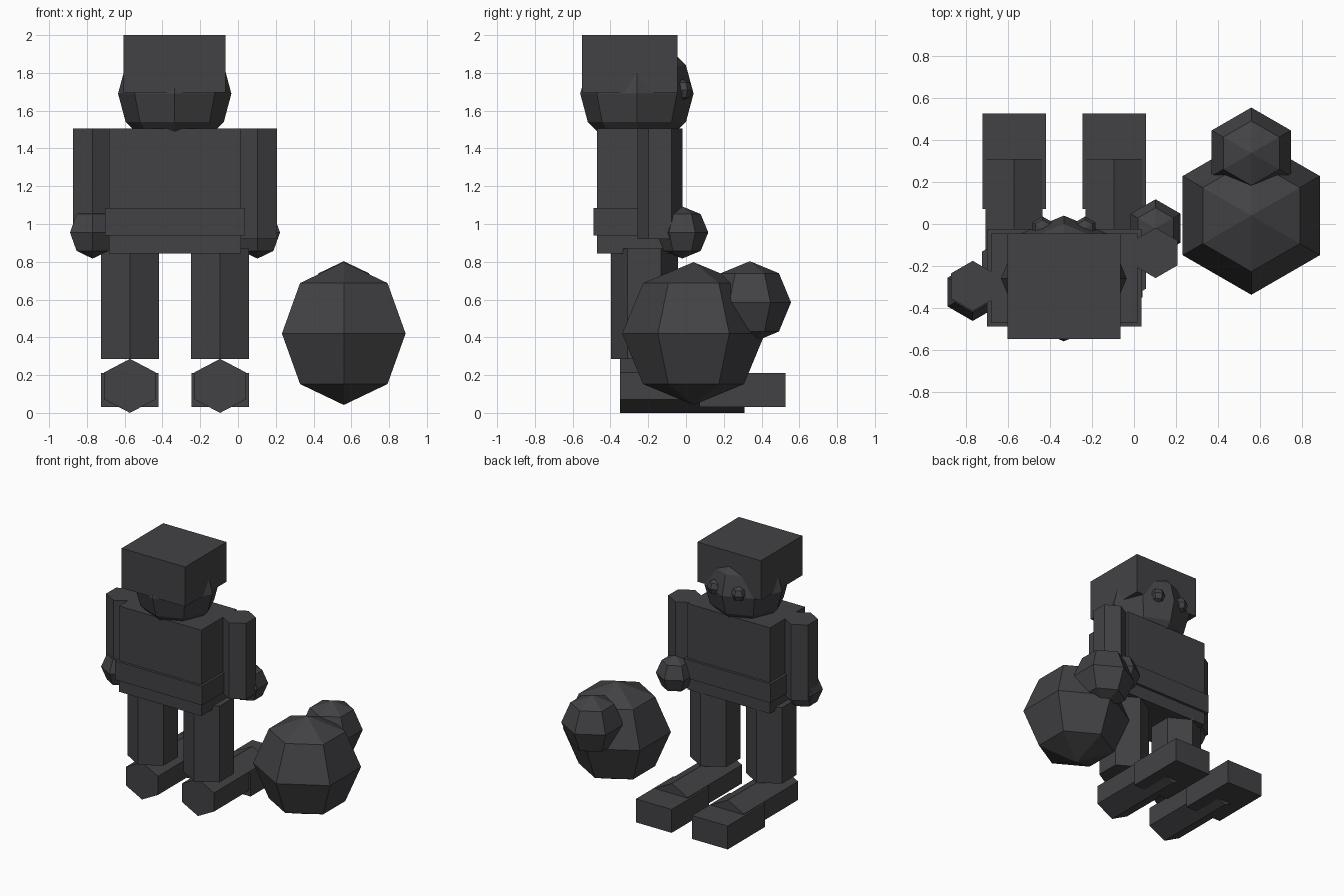
import bpy, bmesh, math
from mathutils import Matrix, Vector

if "Cube" in bpy.data.objects:
    bpy.data.objects.remove(bpy.data.objects["Cube"])

dark = bpy.data.materials.new("dark_grey")
dark.diffuse_color = (0.055, 0.055, 0.06, 1)
dark.use_nodes = True
dark.node_tree.nodes["Principled BSDF"].inputs["Base Color"].default_value = dark.diffuse_color


def finish(name, bm, center, scale=(1, 1, 1)):
    """Turn a bmesh into a flat-shaded named object."""
    bmesh.ops.scale(bm, vec=scale, verts=bm.verts)
    bmesh.ops.translate(bm, vec=center, verts=bm.verts)
    me = bpy.data.meshes.new(name)
    bm.to_mesh(me)
    bm.free()
    me.materials.append(dark)
    ob = bpy.data.objects.new(name, me)
    bpy.context.collection.objects.link(ob)
    return ob


def box(name, lo, hi):
    bm = bmesh.new()
    bmesh.ops.create_cube(bm, size=1)
    lo, hi = Vector(lo), Vector(hi)
    return finish(name, bm, (lo + hi) / 2, hi - lo)


def ball(name, center, r, segments=6, rings=4):
    bm = bmesh.new()
    bmesh.ops.create_uvsphere(bm, u_segments=segments, v_segments=rings, radius=r)
    return finish(name, bm, center)


def hex_prism(name, center, r, length, along_y=False, scale=(1, 1, 1)):
    bm = bmesh.new()
    bmesh.ops.create_cone(bm, cap_ends=True, segments=6, radius1=r, radius2=r, depth=length)
    if along_y:
        bmesh.ops.rotate(bm, matrix=Matrix.Rotation(math.pi / 2, 3, 'X'), verts=bm.verts)
    return finish(name, bm, center, scale)


# Head, hair block and eyes
ball("head", (-0.335, -0.26, 1.69), 0.30, segments=8, rings=6)
box("hair", (-0.605, -0.55, 1.695), (-0.065, -0.045, 2.0))
for side, x in (("left", -0.437), ("right", -0.233)):
    ball(side + "_eye", (x, -0.02, 1.71), 0.056)

# Torso and belt
box("torso", (-0.683, -0.47, 0.845), (0.017, -0.045, 1.505))
box("belt", (-0.703, -0.49, 0.94), (0.036, -0.025, 1.085))

# Arms and hands, one swung forward
for side, x, arm_y, hand_y in (("left", -0.77, -0.296, -0.325), ("right", 0.103, -0.138, -0.02)):
    hex_prism(side + "_arm", (x, arm_y, 1.2125), 0.12, 0.585)
    ball(side + "_hand", (x, hand_y, 0.955), 0.138)

# Legs and feet
for side, x in (("left", -0.572), ("right", -0.095)):
    hex_prism(side + "_leg", (x, -0.22, 0.5775), 0.177, 0.585)
    hex_prism(side + "_foot", (x, -0.02, 0.143), 0.143, 0.66, True, (1.1, 1, 1))
    box(side + "_toe", (x - 0.152, 0.072, 0.03), (x + 0.152, 0.527, 0.21))

# Pair of balls standing beside the figure
ball("large_ball", (0.56, 0.04, 0.42), 0.378)
ball("small_ball", (0.56, 0.338, 0.585), 0.218)
